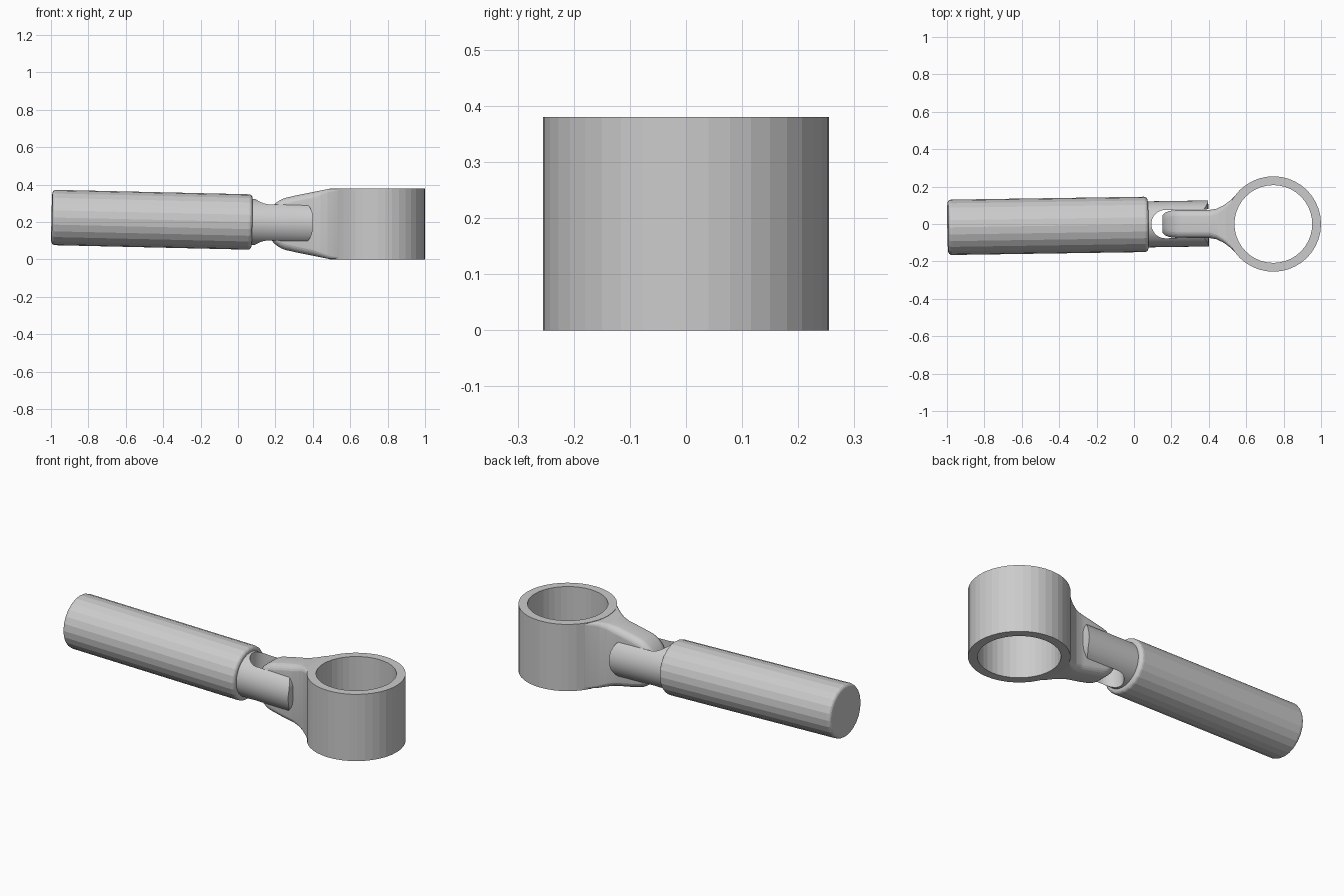
import bpy, bmesh, math
from mathutils import Matrix, Vector

cube = bpy.data.objects.get("Cube")
if cube:
    bpy.data.objects.remove(cube, do_unlink=True)


def make(name, bm):
    bmesh.ops.recalc_face_normals(bm, faces=bm.faces)
    mesh = bpy.data.meshes.new(name)
    bm.to_mesh(mesh)
    bm.free()
    obj = bpy.data.objects.new(name, mesh)
    bpy.context.collection.objects.link(obj)
    return obj


def loft(name, rings):
    """Skin a list of equal-length closed rings and cap both ends."""
    bm = bmesh.new()
    loops = [[bm.verts.new(p) for p in ring] for ring in rings]
    for a, b in zip(loops, loops[1:]):
        for i in range(len(a)):
            j = (i + 1) % len(a)
            bm.faces.new((a[i], a[j], b[j], b[i]))
    bm.faces.new(loops[0][::-1])
    bm.faces.new(loops[-1])
    return make(name, bm)


def circle_x(x, r, n):
    return [(x, r * math.cos(2 * math.pi * i / n), r * math.sin(2 * math.pi * i / n))
            for i in range(n)]


def circle_z(x, z, r, n):
    return [(x + r * math.cos(2 * math.pi * i / n), r * math.sin(2 * math.pi * i / n), z)
            for i in range(n)]


def rounded_rect(x, w, h, r, z, n=6):
    """Rounded rectangle section across x, with half width w and half height h."""
    r = min(r, w * 0.95, h * 0.95)
    ring = []
    for k, (sy, sz) in enumerate(((1, 1), (-1, 1), (-1, -1), (1, -1))):
        for i in range(n + 1):
            a = math.pi / 2 * (k + i / n)
            ring.append((x, sy * (w - r) + r * math.cos(a),
                         z + sz * (h - r) + r * math.sin(a)))
    return ring


def boolean(obj, cutter, operation):
    mod = obj.modifiers.new(operation, 'BOOLEAN')
    mod.operation = operation
    mod.solver = 'EXACT'
    mod.object = cutter
    bpy.context.view_layer.objects.active = obj
    bpy.ops.object.modifier_apply(modifier=mod.name)
    bpy.data.objects.remove(cutter, do_unlink=True)


def shade(obj, degrees):
    bpy.ops.object.select_all(action='DESELECT')
    obj.select_set(True)
    bpy.context.view_layer.objects.active = obj
    bpy.ops.object.shade_smooth_by_angle(angle=math.radians(degrees))


def lerp(points, x):
    for (x0, v0), (x1, v1) in zip(points, points[1:]):
        if x <= x1:
            t = max(0, (x - x0) / (x1 - x0))
            return v0 + (v1 - v0) * t
    return points[-1][1]


# Ring with its neck and rounded tongue
RING_X, HEIGHT = 0.745, 0.38
MID = HEIGHT / 2
ring = loft("ring_and_tongue", [circle_z(RING_X, z, 0.255, 40) for z in (0, HEIGHT)])

widths = [(0.152, 0.045), (0.165, 0.06), (0.19, 0.07), (0.23, 0.075), (0.4, 0.075),
          (0.44, 0.081), (0.48, 0.1), (0.52, 0.13), (0.56, 0.17), (0.59, 0.2)]
heights = [(0.27, 0.142), (0.3, 0.15), (0.4, 0.17), (0.49, 0.188), (0.59, 0.189)]
corners = [(0.15, 0.04), (0.4, 0.04), (0.5, 0.02), (0.59, 0.004)]
sections = []
for i in range(45):
    x = 0.152 + 0.438 * (i / 44) ** 1.3
    if x < 0.27:
        h = math.sqrt(0.145 ** 2 - (0.295 - x) ** 2)
    else:
        h = lerp(heights, x)
    sections.append(rounded_rect(x, lerp(widths, x), h, lerp(corners, x), MID))
boolean(ring, loft("tongue_blank", sections), 'UNION')
bore = loft("bore_cutter", [circle_z(RING_X, z, 0.208, 40) for z in (-0.1, 0.5)])
boolean(ring, bore, 'DIFFERENCE')
shade(ring, 8.5)

# Faceted handle with rounded rims
R, RIM, SIDES = 0.148, 0.02, 24
START, END = -0.996, 0.075
rim = [(RIM * (1 - math.cos(a)), R - RIM + RIM * math.sin(a))
       for a in (math.pi / 2 * i / 4 for i in range(5))]
profile = [(START + d, r) for d, r in rim] + [(END - d, r) for d, r in reversed(rim)]
handle = loft("handle", [circle_x(x, r, SIDES) for x, r in profile])
shade(handle, 10)

# Fork: round bar, slotted with a rounded root, with rounded prong ends
SLOT = 0.076
fork = loft("fork", [circle_x(x, 0.123, 64) for x in (0.03, 0.45)])
boolean(fork, loft("slot_root", [circle_z(0.09 + SLOT, z, SLOT, 48) for z in (-0.3, 0.3)]),
        'DIFFERENCE')
slot = loft("slot_cutter", [[(x, -SLOT, -0.3), (x, SLOT, -0.3), (x, SLOT, 0.3), (x, -SLOT, 0.3)]
                            for x in (0.09 + SLOT, 0.6)])
boolean(fork, slot, 'DIFFERENCE')
tip, half, rad = 0.398, 0.13, 0.1
arc = [math.pi / 2 * i / 12 for i in range(13)]
end = [(tip - rad + rad * math.cos(a), half - rad + rad * math.sin(a)) for a in arc]
outline = end + [(0, half), (0, -half)] + [(x, -z) for x, z in reversed(end)]
boolean(fork, loft("end_shaper", [[(x, y, z) for x, z in outline] for y in (-0.3, 0.3)]),
        'INTERSECT')
shade(fork, 25)

# Handle and fork share one slightly tilted axis
tilt = Vector((1, 0.015, -0.023)).to_track_quat('X', 'Z').to_matrix().to_4x4()
for part in (handle, fork):
    part.data.transform(Matrix.Translation((0, -0.003, 0.2017)) @ tilt)
